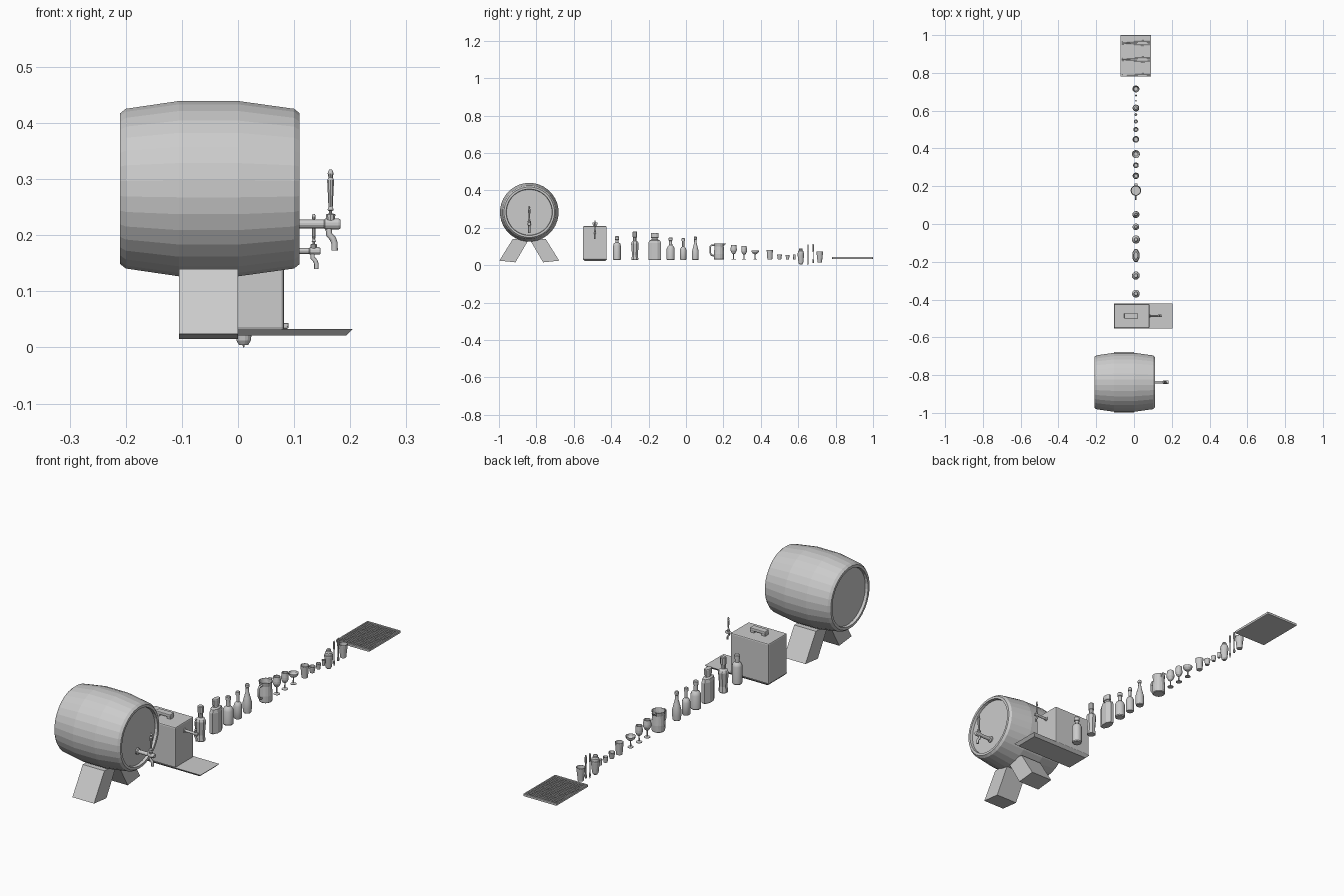
import bpy, bmesh, math
from mathutils import Matrix, Vector

if "Cube" in bpy.data.objects:
    bpy.data.objects.remove(bpy.data.objects["Cube"])

X0 = 0.01  # line on which all the small items stand


def finish(name, bm, smooth=False):
    bmesh.ops.recalc_face_normals(bm, faces=bm.faces)
    me = bpy.data.meshes.new(name)
    bm.to_mesh(me)
    bm.free()
    ob = bpy.data.objects.new(name, me)
    bpy.context.collection.objects.link(ob)
    if smooth:
        bpy.context.view_layer.objects.active = ob
        bpy.ops.object.select_all(action='DESELECT')
        ob.select_set(True)
        bpy.ops.object.shade_smooth_by_angle(angle=math.radians(35))
    return ob


def lathe(name, loc, prof, n=12, axis='Z', sx=1.0, smooth=False):
    """Revolve (radius, height) pairs; open ends are capped."""
    bm = bmesh.new()
    rot = Matrix.Rotation(math.pi / 2, 4, 'Y') if axis == 'X' else Matrix()
    mat = Matrix.Translation(loc) @ rot
    rings = []
    for r, h in prof:
        ring = []
        for i in range(n):
            a = 2 * math.pi * (i + 0.5) / n
            ring.append(bm.verts.new(mat @ Vector((r * sx * math.cos(a), r * math.sin(a), h))))
        rings.append(ring)
    for a, b in zip(rings, rings[1:]):
        for i in range(n):
            j = (i + 1) % n
            bm.faces.new((a[i], a[j], b[j], b[i]))
    bm.faces.new(rings[0])
    bm.faces.new(rings[-1])
    return finish(name, bm, smooth)


def prism(name, outline, x1, x2):
    """Extrude a (y, z) outline along x."""
    bm = bmesh.new()
    f = bm.faces.new([bm.verts.new((x1, y, z)) for y, z in outline])
    ext = bmesh.ops.extrude_face_region(bm, geom=[f])['geom']
    bmesh.ops.translate(bm, vec=(x2 - x1, 0, 0), verts=[v for v in ext if isinstance(v, bmesh.types.BMVert)])
    return finish(name, bm)


def box(name, lo, hi, bevel=0.0, inset=0.0, seg=2):
    """Box between two corners; inset tapers the bottom."""
    bm = bmesh.new()
    bmesh.ops.create_cube(bm, size=1)
    lo, hi = Vector(lo), Vector(hi)
    for v in bm.verts:
        low = v.co.z < 0
        sx, sy = (1 if v.co.x > 0 else -1), (1 if v.co.y > 0 else -1)
        v.co = Vector([(a + b) / 2 + c * (b - a) for a, b, c in zip(lo, hi, v.co)])
        if low:
            v.co.x -= sx * inset
            v.co.y -= sy * inset
    if bevel:
        bmesh.ops.bevel(bm, geom=bm.edges[:], offset=bevel, segments=seg, affect='EDGES', profile=0.5)
    return finish(name, bm)


def tube(name, pts, r, sides=2):
    cu = bpy.data.curves.new(name, 'CURVE')
    cu.dimensions = '3D'
    cu.bevel_depth = r
    cu.bevel_resolution = sides
    cu.use_fill_caps = True
    sp = cu.splines.new('POLY')
    sp.points.add(len(pts) - 1)
    for p, c in zip(sp.points, pts):
        p.co = (*c, 1)
    ob = bpy.data.objects.new(name, cu)
    bpy.context.collection.objects.link(ob)
    bpy.ops.object.select_all(action='DESELECT')
    ob.select_set(True)
    bpy.context.view_layer.objects.active = ob
    bpy.ops.object.convert(target='MESH')
    return ob


def tap(name, wall, hx, y, z, s):
    """Beer tap: body, handle and bent spout around the handle axis hx."""
    L = hx + 0.018 * s - wall
    lathe(name + '_body', (wall, y, z), [(.014 * s, 0), (.014 * s, .006 * s), (.008 * s, .009 * s),
          (.008 * s, L - .03 * s), (.01 * s, L - .028 * s), (.01 * s, L - .004 * s), (.008 * s, L)], 12, 'X')
    lathe(name + '_handle', (hx, y, z), [(r * s, h * s) for r, h in
          [(.008, .006), (.009, .017), (.003, .019), (.003, .023), (.006, .025), (.004, .03), (.0055, .06),
           (.0065, .078), (.004, .083), (.0055, .09), (.003, .097)]], 10)
    tube(name + '_spout', [(hx + dx * s, y, z + dz * s) for dx, dz in
         [(-.003, -.004), (-.003, -.018), (.004, -.026), (.007, -.034), (.007, -.047)]], .0058 * s)


# barrel with recessed heads
by, bz = -0.838, 0.283
lathe('barrel', (-0.05, by, bz), [(.122, -.148), (.124, -.16), (.135, -.16), (.143, -.15), (.157, -.055),
      (.157, .05), (.143, .15), (.135, .16), (.124, .16), (.122, .148)], 32, 'X')
# splayed barrel stand
for side, nm in ((-1, 'stand_leg_front'), (1, 'stand_leg_back')):
    prism(nm, [(by + side * d, z) for d, z in [(.16, .024), (.074, .015), (.008, .128), (.03, .14), (.088, .14)]],
          -0.105, 0.0)
tap('barrel_tap', 0.098, 0.165, by, 0.22, 1.0)

# drinks dispenser with drip tray
dy = -0.487
box('dispenser_body', (-.105, -.551, .031), (.082, -.424, .208), .005)
box('drip_tray', (-.105, -.553, .021), (.205, -.422, .033), 0, .012)
box('dispenser_handle', (-.052, dy - .014, .216), (.022, dy + .014, .229), .003)
for i, x in enumerate((-.042, .012)):
    box('handle_foot_%d' % i, (x - .009, dy - .011, .206), (x + .009, dy + .011, .22))
tap('dispenser_tap', 0.081, 0.135, dy, 0.172, 0.68)

# bottles
B = 0.027
bottles = [
    ('slim_bottle', -.369, 12, 1, [(.018, B), (.021, .031), (.021, .105), (.018, .115), (.009, .122), (.009, .135),
     (.012, .136), (.012, .151), (.009, .155)]),
    ('shoulder_bottle', -.273, 8, 1, [(.018, B), (.02, .032), (.017, .055), (.022, .115), (.018, .124), (.01, .13),
     (.01, .148), (.013, .15), (.013, .177), (.01, .18)]),
    ('flask_bottle', -.167, 8, .55, [(.034, B), (.037, .032), (.037, .118), (.031, .132), (.018, .137), (.017, .145),
     (.023, .147), (.023, .168), (.02, .171)]),
    ('stout_bottle', -.082, 12, 1, [(.019, B), (.022, .031), (.022, .088), (.017, .1), (.009, .107), (.008, .13),
     (.011, .132), (.011, .146), (.008, .149)]),
    ('long_neck_bottle', -.015, 12, 1, [(.015, B), (.0175, .031), (.0175, .082), (.013, .094), (.006, .1),
     (.006, .128), (.009, .129), (.009, .142), (.007, .144)]),
    ('sparkling_bottle', .05, 16, 1, [(.014, B), (.017, .03), (.0185, .05), (.018, .075), (.013, .095), (.007, .118),
     (.006, .137), (.0085, .139), (.0085, .149), (.005, .153)]),
]
for nm, y, n, sx, prof in bottles:
    lathe(nm, (X0, y, 0), prof, n, 'Z', sx, n > 8)

# pitcher
lathe('pitcher', (X0, .177, 0), [(.024, .029), (.027, .032), (.028, .06), (.025, .1), (.028, .117),
      (.026, .117), (.023, .1), (.025, .06), (.023, .035)], 16)
tube('pitcher_handle', [(X0, .152, .106), (X0, .136, .106), (X0, .13, .1), (X0, .13, .065),
     (X0, .137, .053), (X0, .152, .05)], .0045)
prism('pitcher_spout', [(.2, .1), (.215, .117), (.2, .117)], X0 - .008, X0 + .008)

# stemmed glasses
lathe('wine_glass', (X0, .255, 0), [(.013, .029), (.013, .031), (.003, .034), (.0025, .058), (.01, .064), (.017, .078),
      (.017, .088), (.014, .107), (.013, .107), (.016, .088), (.016, .078), (.009, .066)], 16)
lathe('small_wine_glass', (X0, .311, 0), [(.013, .029), (.013, .031), (.003, .034), (.0025, .056), (.01, .061),
      (.015, .073), (.015, .085), (.013, .103), (.012, .103), (.014, .085), (.014, .073), (.009, .063)], 16)
lathe('coupe_glass', (X0, .37, 0), [(.012, .029), (.012, .031), (.003, .034), (.0025, .058), (.012, .062), (.019, .07),
      (.021, .079), (.02, .079), (.018, .071), (.011, .064)], 16)


# tumblers: y, base radius, rim radius, bottom, top
for nm, y, r1, r2, z1, z2 in (('tumbler', .448, .013, .0175, .029, .082), ('rocks_glass', .5, .009, .0135, .03, .058),
                              ('shot_glass', .543, .008, .0105, .03, .054),
                              ('mini_shot_glass', .579, .006, .0075, .031, .056),
                              ('mixing_tin', .715, .012, .0185, .015, .074)):
    lathe(nm, (X0, y, 0), [(r1, z1), (r2 * .97, z2 - .005), (r2, z2 - .004), (r2, z2), (r2 - .0015, z2),
          (r1 - .0015, z1 + .004)], 16)

# shaker
lathe('shaker', (X0, .614, 0), [(.008, .004), (.013, .012), (.014, .02), (.018, .058), (.018, .064), (.016, .065),
      (.015, .075), (.01, .08), (.01, .086), (.007, .09)], 16)
# bar spoon and muddler
lathe('bar_spoon', (X0, .652, 0), [(.001, 0), (.004, .012), (.004, .02), (.0018, .028), (.0018, .07),
      (.004, .075), (.004, .105), (.002, .11)], 8)
lathe('muddler', (X0, .68, 0), [(.004, .012), (.005, .015), (.005, .024), (.0025, .032), (.0025, .07), (.0045, .08),
      (.005, .1), (.003, .112)], 8)

# bar mat: slab, raised rim and studs
box('bar_mat', (-.072, .78, .033), (.09, 1.0, .041), .003)
for nm, lo, hi in (('left', (-.072, .78), (-.066, 1)), ('right', (.084, .78), (.09, 1)),
                   ('front', (-.072, .78), (.09, .786)), ('back', (-.072, .994), (.09, 1))):
    box('mat_rim_' + nm, (*lo, .036), (*hi, .044), .001, 0, 1)
bm = bmesh.new()
for i in range(28):
    for j in range(38):
        m = Matrix.Translation((-.063 + i * .144 / 27, .789 + j * .202 / 37, .042))
        bmesh.ops.create_cone(bm, cap_ends=True, segments=6, radius1=.0019, radius2=.0016, depth=.003, matrix=m)
finish('mat_studs', bm)
